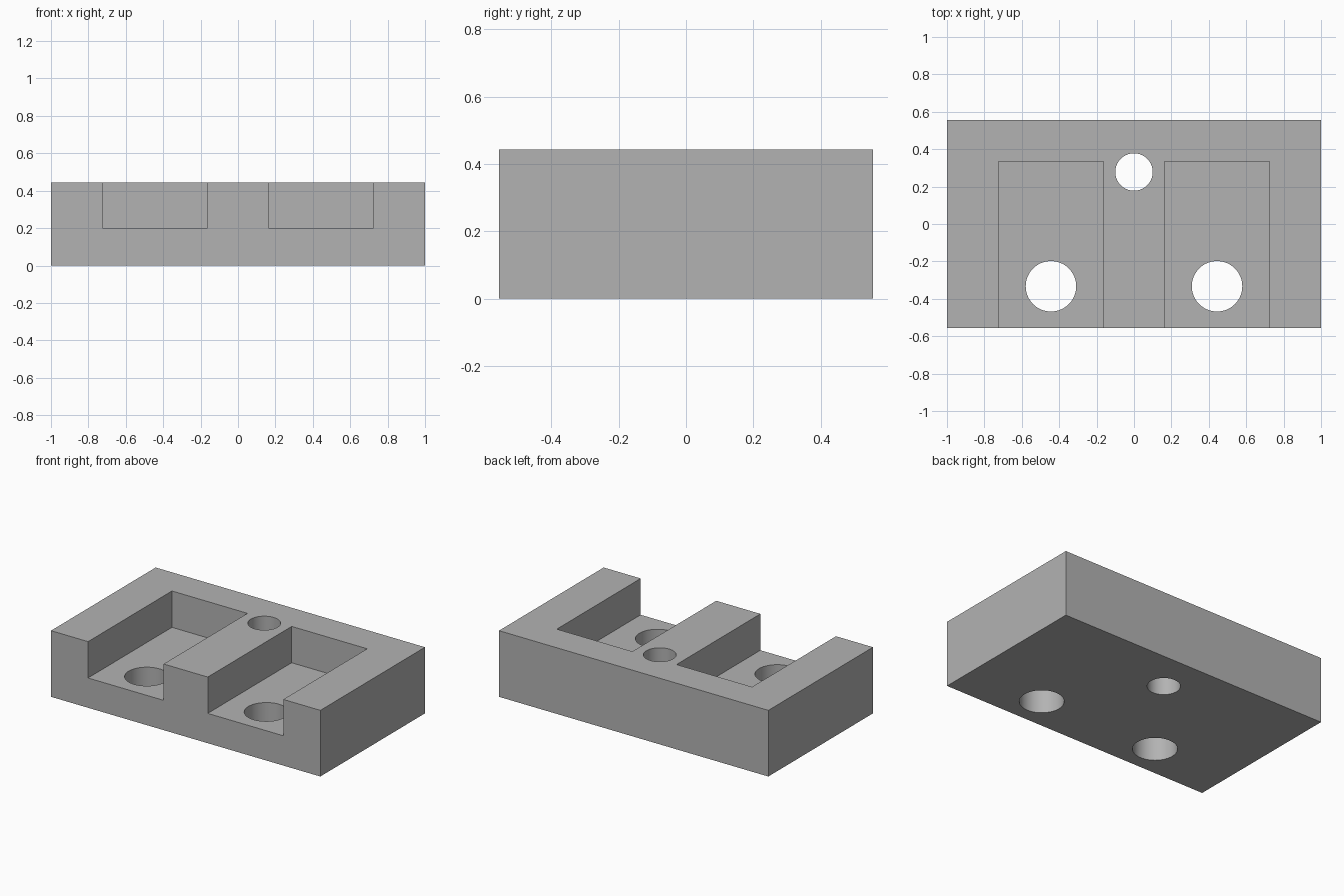
import bpy

if "Cube" in bpy.data.objects:
    bpy.data.objects.remove(bpy.data.objects["Cube"])

grey = bpy.data.materials.new("plain grey")
grey.diffuse_color = (0.45, 0.45, 0.45, 1)
grey.use_nodes = True
grey.node_tree.nodes["Principled BSDF"].inputs["Base Color"].default_value = grey.diffuse_color

W, D, H = 2.0, 1.11, 0.444   # block size
FLOOR = 0.2                  # pocket floor height


def box(name, x0, x1, y0, y1, z0, z1):
    bpy.ops.mesh.primitive_cube_add(
        size=1, location=((x0 + x1) / 2, (y0 + y1) / 2, (z0 + z1) / 2))
    ob = bpy.context.object
    ob.name = name
    ob.scale = (x1 - x0, y1 - y0, z1 - z0)
    bpy.ops.object.transform_apply(location=True, rotation=True, scale=True)
    return ob


def drill(name, x, y, r):
    bpy.ops.mesh.primitive_cylinder_add(
        vertices=64, radius=r, depth=2, location=(x, y, H / 2))
    ob = bpy.context.object
    ob.name = name
    return ob


# Solid block
block = box("mounting_block", -W / 2, W / 2, -D / 2, D / 2, 0, H)
block.data.materials.append(grey)

# Open-fronted pockets, each with a through hole, and one hole in the rib
cutters = [drill("rib_hole_cutter", 0, 0.278, 0.1)]
for s, side in ((-1, "left"), (1, "right")):
    xa, xb = sorted((s * 0.164, s * 0.725))
    cutters.append(box(side + "_pocket_cutter", xa, xb, -D, 0.335, FLOOR, H + 0.5))
    cutters.append(drill(side + "_hole_cutter", s * 0.444, -0.333, 0.135))

for cutter in cutters:
    cutter.hide_render = True
    mod = block.modifiers.new(cutter.name, 'BOOLEAN')
    mod.operation = 'DIFFERENCE'
    mod.solver = 'EXACT'
    mod.object = cutter

# Apply the cuts, then remove the cutters
bpy.ops.object.select_all(action='DESELECT')
block.select_set(True)
bpy.context.view_layer.objects.active = block
for mod in list(block.modifiers):
    bpy.ops.object.modifier_apply(modifier=mod.name)
for cutter in cutters:
    bpy.data.objects.remove(cutter)

# One colour throughout, smooth hole walls with sharp edges
block.data.materials.clear()
block.data.materials.append(grey)
for p in block.data.polygons:
    p.material_index = 0
bpy.ops.object.shade_smooth_by_angle()
